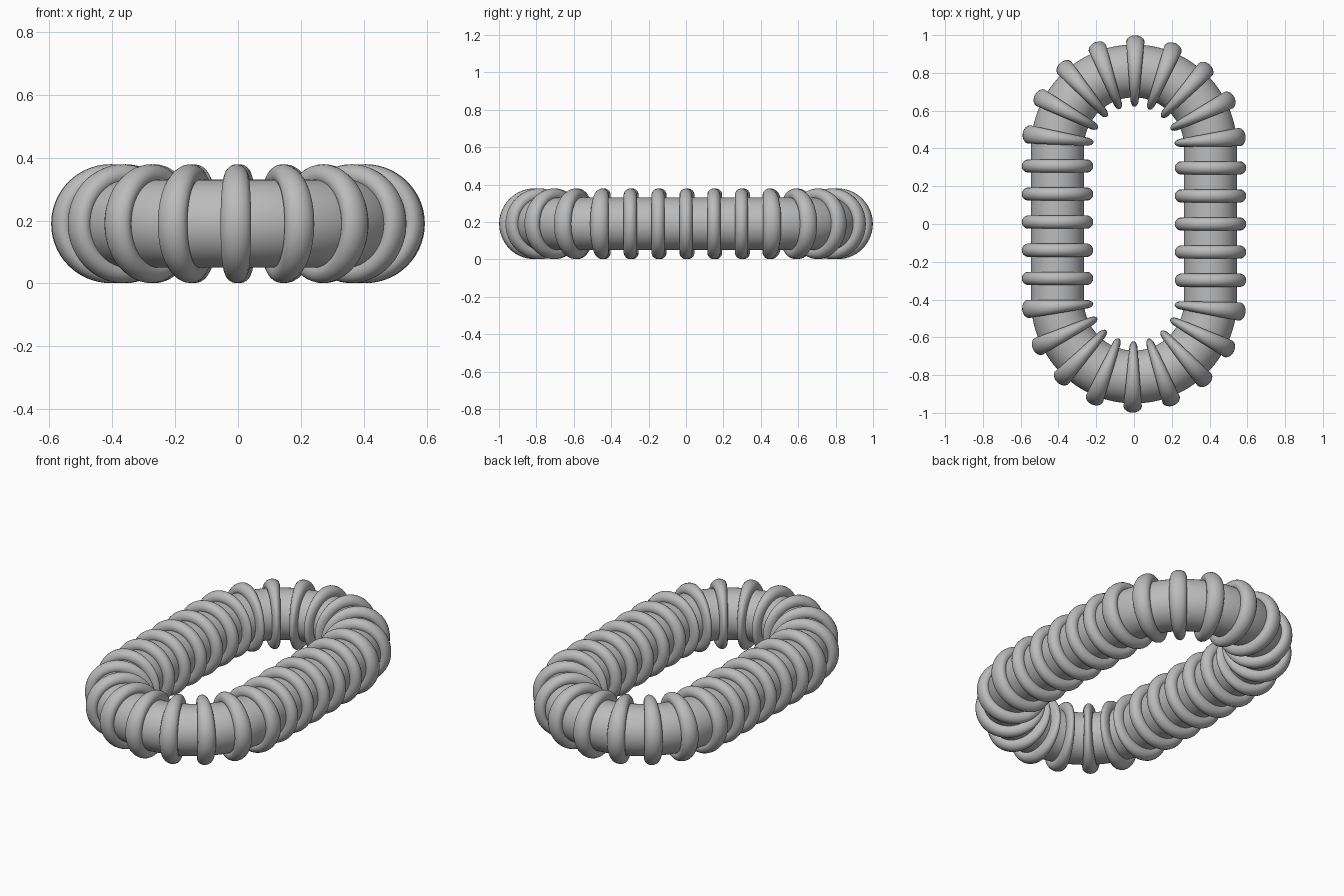
import bpy, bmesh, math

if "Cube" in bpy.data.objects:
    bpy.data.objects.remove(bpy.data.objects["Cube"])

R = 0.405            # bend radius of the centre line
H = 0.405            # half length of the straight sides
ZC = 0.19            # centre height
TUBE_R = 0.14
RING_R, RING_T = 0.1535, 0.0355
RINGS = 28
ARC = math.pi * R
LENGTH = 4 * H + 2 * ARC

grey = bpy.data.materials.new("plain grey")
grey.diffuse_color = (0.5, 0.5, 0.5, 1)
grey.use_nodes = True
grey.node_tree.nodes["Principled BSDF"].inputs["Base Color"].default_value = grey.diffuse_color


def bend(s, out, up):
    """Wrap a straight hose (distance s, outward offset, height) onto the oval."""
    s %= LENGTH
    if s < H:
        return (R + out, s, ZC + up)
    s -= H
    if s < ARC:
        a = s / R
        return ((R + out) * math.cos(a), H + (R + out) * math.sin(a), ZC + up)
    s -= ARC
    if s < 2 * H:
        return (-R - out, H - s, ZC + up)
    s -= 2 * H
    if s < ARC:
        a = math.pi + s / R
        return ((R + out) * math.cos(a), -H + (R + out) * math.sin(a), ZC + up)
    return (R + out, s - ARC - H, ZC + up)


def closed_grid(name, nu, nv, point):
    """Surface that wraps round in both directions."""
    bm = bmesh.new()
    g = [[bm.verts.new(point(u / nu, v / nv)) for v in range(nv)] for u in range(nu)]
    for u in range(nu):
        for v in range(nv):
            p, q = (u + 1) % nu, (v + 1) % nv
            bm.faces.new((g[u][v], g[p][v], g[p][q], g[u][q])).smooth = True
    bmesh.ops.recalc_face_normals(bm, faces=bm.faces)
    me = bpy.data.meshes.new(name)
    bm.to_mesh(me)
    bm.free()
    me.materials.append(grey)
    ob = bpy.data.objects.new(name, me)
    bpy.context.collection.objects.link(ob)
    return ob


# Inner hose
def hose_point(u, v):
    a = math.tau * v
    return bend(u * LENGTH, TUBE_R * math.cos(a), TUBE_R * math.sin(a))


closed_grid("hose", 168, 48, hose_point)

# Ribs: rings bent along with the hose, thicker on the outside of each bend
for i in range(RINGS):
    s0 = i * LENGTH / RINGS - 0.005 * (1 - math.cos(math.tau * i / RINGS))

    def rib_point(u, v):
        a, b = math.tau * u, math.tau * v
        r = RING_R + RING_T * math.cos(b)
        return bend(s0 + RING_T * math.sin(b), r * math.cos(a), r * math.sin(a))

    closed_grid(f"rib_{i + 1}", 56, 18, rib_point)
